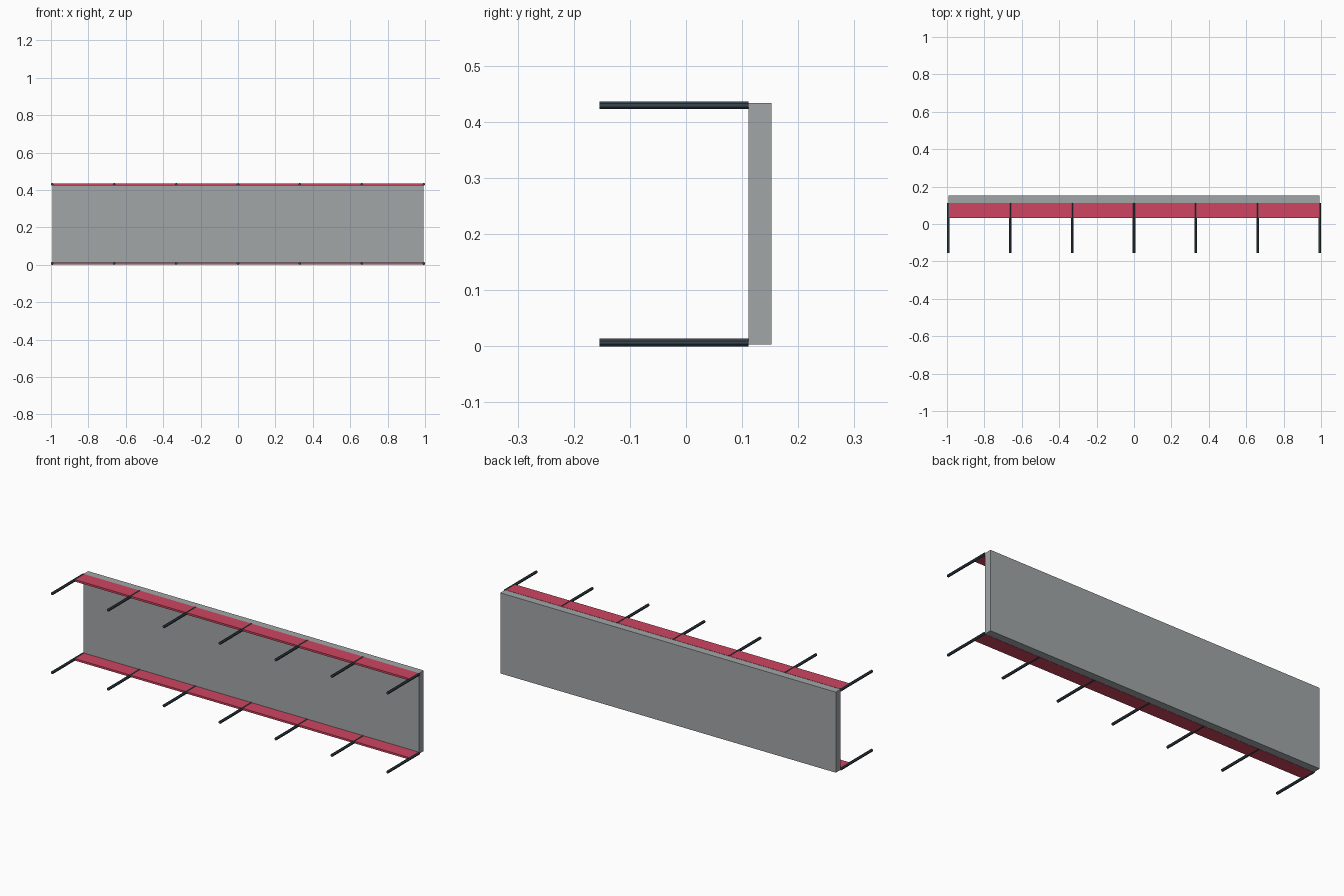
import bpy
from math import pi

if "Cube" in bpy.data.objects:
    bpy.data.objects.remove(bpy.data.objects["Cube"])


def paint(obj, name, color):
    mat = bpy.data.materials.get(name) or bpy.data.materials.new(name)
    mat.diffuse_color = color
    mat.use_nodes = True
    mat.node_tree.nodes["Principled BSDF"].inputs["Base Color"].default_value = mat.diffuse_color
    obj.data.materials.append(mat)


def box(name, lo, hi):
    mid = [(a + b) / 2 for a, b in zip(lo, hi)]
    bpy.ops.mesh.primitive_cube_add(size=1, location=mid)
    obj = bpy.context.object
    obj.name = name
    obj.scale = [b - a for a, b in zip(lo, hi)]
    bpy.ops.object.transform_apply(location=False, rotation=False, scale=True)
    return obj


HALF = 0.993      # half length between end rods
R = 0.007         # rod half height
BACK, FRONT = 0.111, -0.154

# back panel
panel = box("back_panel", (-HALF, BACK, 0.003), (HALF, 0.152, 0.434))
paint(panel, "panel_grey", (0.36, 0.38, 0.39, 1))

for level, z in (("lower", R), ("upper", 0.4297)):
    # red strip along the panel
    strip = box(f"{level}_strip", (-HALF, 0.033, z - 0.005), (HALF, BACK, z + 0.0055))
    paint(strip, "strip_red", (0.62, 0.06, 0.12, 1))

    # seven octagonal rods, flats facing up and down
    for i in range(7):
        x = -HALF + i * HALF / 3
        bpy.ops.mesh.primitive_cylinder_add(
            vertices=8, radius=R / 0.9239, depth=BACK - FRONT,
            location=(0, 0, 0), rotation=(0, 0, pi / 8))
        rod = bpy.context.object
        rod.name = f"{level}_rod_{i + 1}"
        bpy.ops.object.transform_apply(location=False, rotation=True, scale=False)
        rod.rotation_euler = (pi / 2, 0, 0)
        rod.location = (x, (BACK + FRONT) / 2, z)
        paint(rod, "rod_dark", (0.04, 0.06, 0.075, 1))
